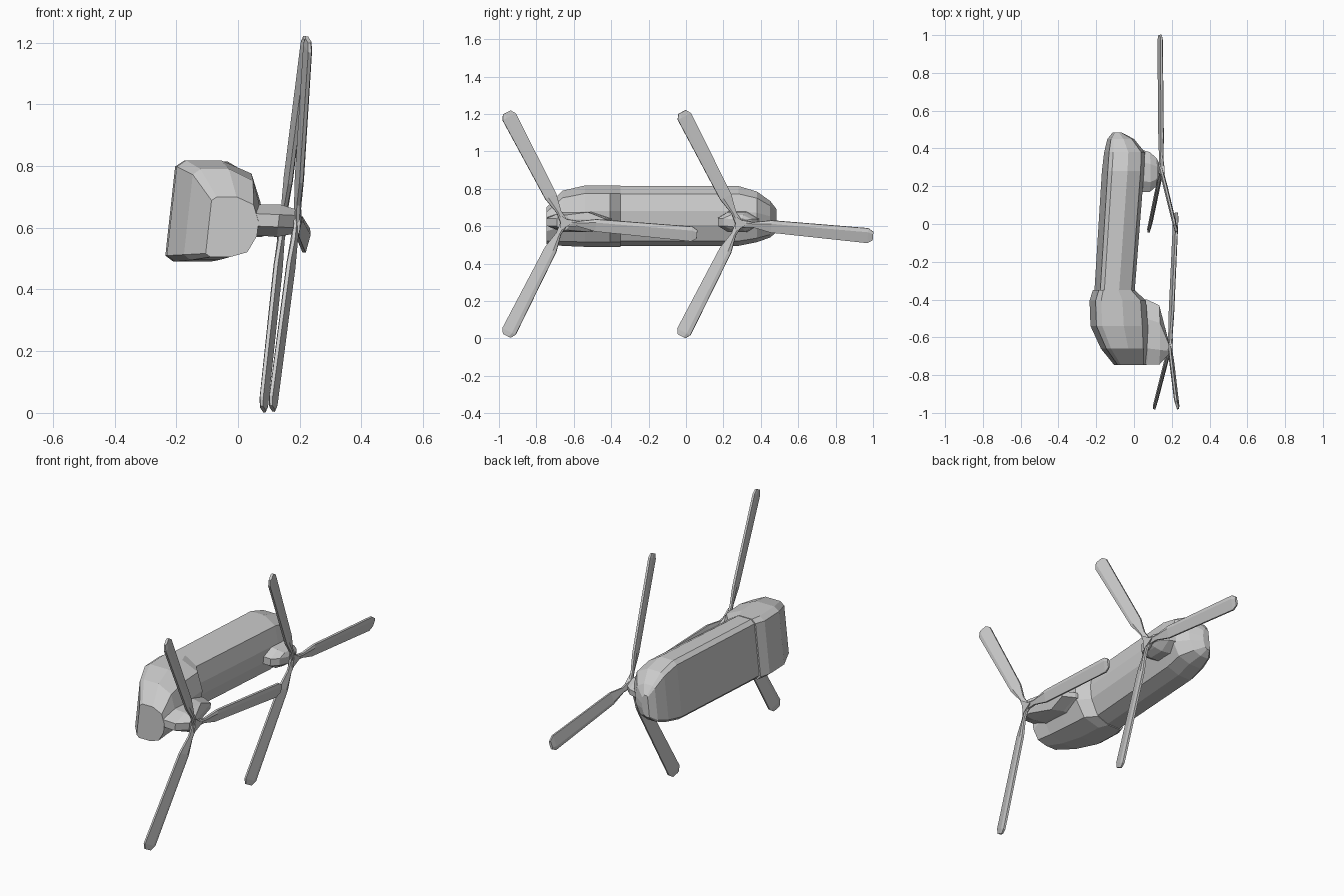
import bpy, bmesh
from mathutils import Vector

if "Cube" in bpy.data.objects:
    bpy.data.objects.remove(bpy.data.objects["Cube"])


def loft(name, rings):
    """Skin a list of equal-sized point rings and cap both ends."""
    bm = bmesh.new()
    rows = [[bm.verts.new(p) for p in ring] for ring in rings]
    n = len(rows[0])
    for a, b in zip(rows, rows[1:]):
        for i in range(n):
            j = (i + 1) % n
            bm.faces.new((a[i], a[j], b[j], b[i]))
    bm.faces.new(rows[0][::-1])
    bm.faces.new(rows[-1])
    bmesh.ops.recalc_face_normals(bm, faces=bm.faces)
    mesh = bpy.data.meshes.new(name)
    bm.to_mesh(mesh)
    bm.free()
    obj = bpy.data.objects.new(name, mesh)
    bpy.context.collection.objects.link(obj)
    return obj


def lean(x, z):
    """The machine lies on its side, leaning a few degrees."""
    return x + 0.11 * (z - 0.65)


# Fuselage cross-section: flat belly at u=0, faceted roof at u=1
SECTION = [(0, .06), (0, .94), (.1, 1), (.5, 1), (.86, .87), (1, .58),
           (1, .35), (.84, .08), (.5, 0), (.1, 0)]


def hull_ring(y, x0, x1, z0, z1):
    ring = []
    for u, v in SECTION:
        z = z0 + v * (z1 - z0)
        ring.append((lean(x0 + u * (x1 - x0), z), y, z))
    return ring


# Main fuselage with rounded nose
loft("fuselage", [hull_ring(*s) for s in [
    (-.36, -.195, .00, .495, .815),
    (.28, -.155, .05, .495, .815),
    (.38, -.145, .055, .515, .785),
    (.45, -.13, .00, .54, .735),
    (.485, -.105, -.065, .57, .69)]])

# Raised tail section
loft("tail_section", [hull_ring(*s) for s in [
    (-.35, -.202, .00, .49, .818),
    (-.405, -.22, .06, .49, .818),
    (-.54, -.215, .07, .49, .818),
    (-.66, -.16, .07, .495, .79),
    (-.747, -.09, .07, .505, .70)]])


def pylon_ring(x, y0, y1, z0, z1):
    w, zm = y1 - y0, (z0 + z1) / 2
    pts = [(y0, zm - .02), (y0 + .25 * w, z0), (y0 + .7 * w, z0),
           (y1, zm - .015), (y1, zm + .015), (y0 + .7 * w, z1),
           (y0 + .25 * w, z1), (y0, zm + .02)]
    return [(lean(x, z), y, z) for y, z in pts]


# Rotor pylons and hub masts
loft("rear_pylon", [pylon_ring(*s) for s in [
    (-.02, -.745, -.39, .56, .70),
    (.07, -.745, -.40, .575, .675),
    (.135, -.745, -.43, .57, .675),
    (.185, -.69, -.62, .58, .66)]])
loft("front_pylon", [pylon_ring(*s) for s in [
    (.02, .17, .40, .57, .68),
    (.085, .17, .38, .57, .675),
    (.12, .20, .35, .585, .66),
    (.135, .25, .32, .595, .64)]])


def blade(name, hub, tip):
    """Flat blade with a narrow root and a chamfered tip."""
    hub, tip = Vector(hub), Vector(tip)
    along = tip - hub
    side = Vector((1, 0, 0)).cross(along).normalized()
    side = (side + Vector((.18, 0, 0))).normalized()
    up = along.cross(side).normalized()
    rings = []
    for t, w, h in [(0, .02, .010), (.1, .013, .011), (.24, .033, .012),
                    (.97, .040, .011), (1.01, .023, .008)]:
        c = hub + along * t
        rings.append([c - side * w - up * h * .5, c - side * w * .5 - up * h,
                      c + side * w - up * h * .5, c + side * w + up * h * .5,
                      c + side * w * .5 + up * h, c - side * w + up * h * .5])
    return loft(name, rings)


# Two three-bladed rotors
ROTORS = {
    "front": ((.145, .285, .615),
              [(.219, -.018, 1.205), (.082, -.02, .018), (.138, .993, .548)]),
    "rear": ((.19, -.65, .62),
             [(.227, -.955, 1.203), (.112, -.955, .02), (.222, .052, .557)]),
}
for which, (hub, tips) in ROTORS.items():
    for i, tip in enumerate(tips):
        blade(f"{which}_rotor_blade_{i + 1}", hub, tip)
    # Triangular hub joining the blade roots
    rings = []
    for dx, r in [(-.018, .04), (.014, .045)]:
        rings.append([Vector(hub) + (Vector(t) - Vector(hub)).normalized() * r
                      + Vector((dx, 0, 0)) for t in (tips[0], tips[1], tips[2])])
    loft(f"{which}_rotor_hub", rings)
